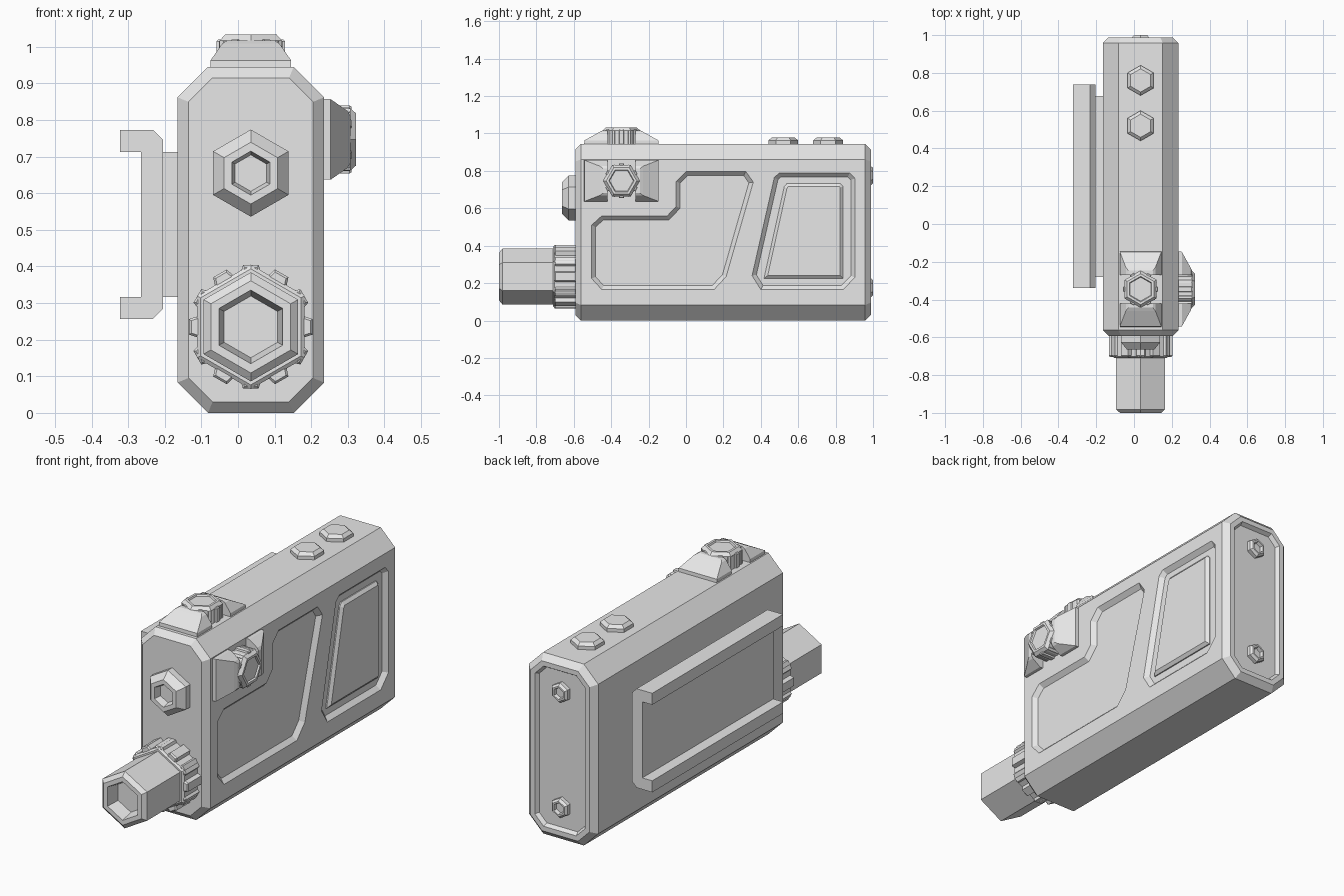
import bpy
import bmesh
from math import sin, cos, pi
from mathutils import Vector

if "Cube" in bpy.data.objects:
    bpy.data.objects.remove(bpy.data.objects["Cube"])

grey = bpy.data.materials.new("light_grey")
grey.use_nodes = True
grey.diffuse_color = (0.8, 0.8, 0.8, 1)
grey.node_tree.nodes["Principled BSDF"].inputs["Base Color"].default_value = (0.8, 0.8, 0.8, 1)

CX = 0.035                        # centre line of the body
LEFT, RIGHT = 0.235, -0.165       # body side faces
TOP, FRONT, BACK = 0.945, -0.592, 0.988


# Helpers: each placer maps an outline (u, v) and a depth d to space
def out_left(u, v, d):
    return (LEFT + d, u, v)


def out_top(u, v, d):
    return (u, v, TOP + d)


def out_front(u, v, d):
    return (u, FRONT - d, v)


def out_back(u, v, d):
    return (u, BACK + d, v)


def inset(outline, amount):
    """Mitred inset of a counter-clockwise outline."""
    pts = [Vector(p) for p in outline]
    result = []
    for i, p in enumerate(pts):
        a = (p - pts[i - 1]).normalized()
        b = (pts[(i + 1) % len(pts)] - p).normalized()
        na, nb = Vector((-a.y, a.x)), Vector((-b.y, b.x))
        result.append(p + (na + nb) * amount / (1 + na.dot(nb)))
    return result


def loft(name, rings):
    bm = bmesh.new()
    loops = [[bm.verts.new(p) for p in ring] for ring in rings]
    for low, high in zip(loops, loops[1:]):
        n = len(low)
        for i in range(n):
            j = (i + 1) % n
            bm.faces.new((low[i], low[j], high[j], high[i]))
    bm.faces.new(loops[0][::-1])
    bm.faces.new(loops[-1])
    bmesh.ops.recalc_face_normals(bm, faces=bm.faces)
    mesh = bpy.data.meshes.new(name)
    bm.to_mesh(mesh)
    bm.free()
    mesh.materials.append(grey)
    obj = bpy.data.objects.new(name, mesh)
    bpy.context.collection.objects.link(obj)
    return obj


def solid(name, outline, stages, place):
    """Stack insets of an outline; stages are (inset, depth)."""
    return loft(name, [[place(u, v, d) for u, v in inset(outline, s)] for s, d in stages])


def hexagon(u, v, r):
    return [(u + r * sin(-i * pi / 3), v + r * cos(i * pi / 3)) for i in range(6)]


def gear(u, v, r, root, teeth=12):
    pts = []
    for i in range(teeth):
        for step, rad in ((-0.36, root), (-0.24, r), (0.24, r), (0.36, root)):
            a = (i + step) * 2 * pi / teeth
            pts.append((u + rad * cos(a), v + rad * sin(a)))
    return pts


def octagon(x0, x1, z0, z1, c):
    return [(x0 + c, z0), (x1 - c, z0), (x1, z0 + c), (x1, z1 - c),
            (x1 - c, z1), (x0 + c, z1), (x0, z1 - c), (x0, z0 + c)]


def carve(target, cutter):
    cutter.hide_render = True
    mod = target.modifiers.new("carve", "BOOLEAN")
    mod.operation, mod.solver, mod.object = "DIFFERENCE", "EXACT", cutter
    bpy.context.view_layer.objects.active = target
    bpy.ops.object.modifier_apply(modifier=mod.name)
    bpy.data.objects.remove(cutter)


# Body with chamfered corners and bevelled ends
shell = octagon(RIGHT, LEFT, 0, TOP, 0.083)
length = BACK - FRONT
body = solid("body", shell, [(0.03, 0), (0, -0.03), (0, 0.03 - length), (0.03, -length)], out_front)

# Sunken panels on the left side and the back
long_panel = [(-0.45, 0.165), (0.15, 0.165), (0.215, 0.235), (0.36, 0.74), (0.32, 0.797),
              (0, 0.797), (-0.053, 0.743), (-0.053, 0.61), (-0.1, 0.56), (-0.45, 0.56),
              (-0.505, 0.51), (-0.505, 0.225)]
rear_panel = [(0.4, 0.165), (0.84, 0.165), (0.903, 0.23), (0.903, 0.76), (0.875, 0.79),
              (0.5, 0.79), (0.472, 0.765), (0.353, 0.24)]
for outline in (long_panel, rear_panel):
    carve(body, solid("panel_cutter", outline,
                      [(0, 0.03), (0, 0.0002), (0.022, -0.022)], out_left))
carve(body, solid("back_cutter", inset(shell, 0.055),
                  [(0, 0.03), (0, 0.0002), (0.012, -0.02)], out_back))

# Raised plate inside the rear panel
plate = [(0.417, 0.225), (0.84, 0.225), (0.84, 0.717), (0.825, 0.733), (0.54, 0.733), (0.525, 0.715)]
solid("rear_panel_plate", plate, [(0, -0.024), (0, -0.016), (0.016, -0.003)], out_left)

# Socket screws on the back
for z, label in ((0.175, "lower"), (0.775, "upper")):
    solid(label + "_back_screw", hexagon(CX, z, 0.052),
          [(0, -0.03), (0, 0), (0.01, 0.012), (0.018, 0.012), (0.022, -0.006)], out_back)

# Buttons on top
for y, label in ((0.52, "front"), (0.76, "rear")):
    solid(label + "_top_button", hexagon(CX, y, 0.08),
          [(0, -0.01), (0, 0.018), (0.016, 0.033)], out_top)

# Front socket boss
solid("front_boss", hexagon(CX, 0.655, 0.119),
      [(0, -0.01), (0, 0.035), (0.03, 0.072), (0.051, 0.072), (0.06, 0.035)], out_front)

# Barrel with toothed collar
BZ = 0.235
solid("collar_teeth", gear(CX, BZ, 0.17, 0.15), [(0, -0.01), (0, 0.105), (0.006, 0.112)], out_front)
solid("collar_core", hexagon(CX, BZ, 0.17), [(0, -0.01), (0, 0.11), (0.01, 0.118)], out_front)
solid("barrel", hexagon(CX, BZ, 0.149),
      [(0, 0.1), (0, 0.39), (0.02, 0.408), (0.042, 0.408), (0.056, 0.34)], out_front)


# Dial between two sloped guards, used on the top and the left side
def dial(label, place):
    for side, s in (("front", -1), ("rear", 1)):
        sections = ((0.11, 0.2, -0.01), (0.11, 0.198, 0.018), (0.078, 0.115, 0.064), (0.065, 0.098, 0.072))
        rings = [[place(u, s * v, d) for u, v in ((-w, 0.076), (w, 0.076), (w, far), (-w, far))]
                 for w, far, d in sections]
        loft(f"{label}_{side}_guard", rings)
    solid(label + "_dial_teeth", gear(0, 0, 0.094, 0.082), [(0, -0.01), (0, 0.07), (0.004, 0.075)], place)
    solid(label + "_dial_cap", hexagon(0, 0, 0.098),
          [(0, -0.01), (0, 0.072), (0.014, 0.088), (0.026, 0.088), (0.03, 0.08)], place)


dial("top", lambda u, v, d: (CX + u, v - 0.345, TOP + d))
dial("left", lambda u, v, d: (LEFT + d, v - 0.345, 0.747 + u))

# Mounting rail on the right side
base = [(RIGHT + 0.01, 0.317), (RIGHT + 0.01, 0.713), (-0.215, 0.713), (-0.215, 0.317)]
rail = [(-0.322, 0.257), (-0.232, 0.257), (-0.205, 0.284), (-0.205, 0.746), (-0.232, 0.773),
        (-0.322, 0.773), (-0.322, 0.713), (-0.265, 0.713), (-0.265, 0.317), (-0.322, 0.317)]
for name, outline, y0, y1 in (("rail_base", base, -0.28, 0.677), ("rail", rail, -0.34, 0.738)):
    solid(name, outline, [(0, y0), (0, y1)], lambda u, v, d: (u, d, v))
